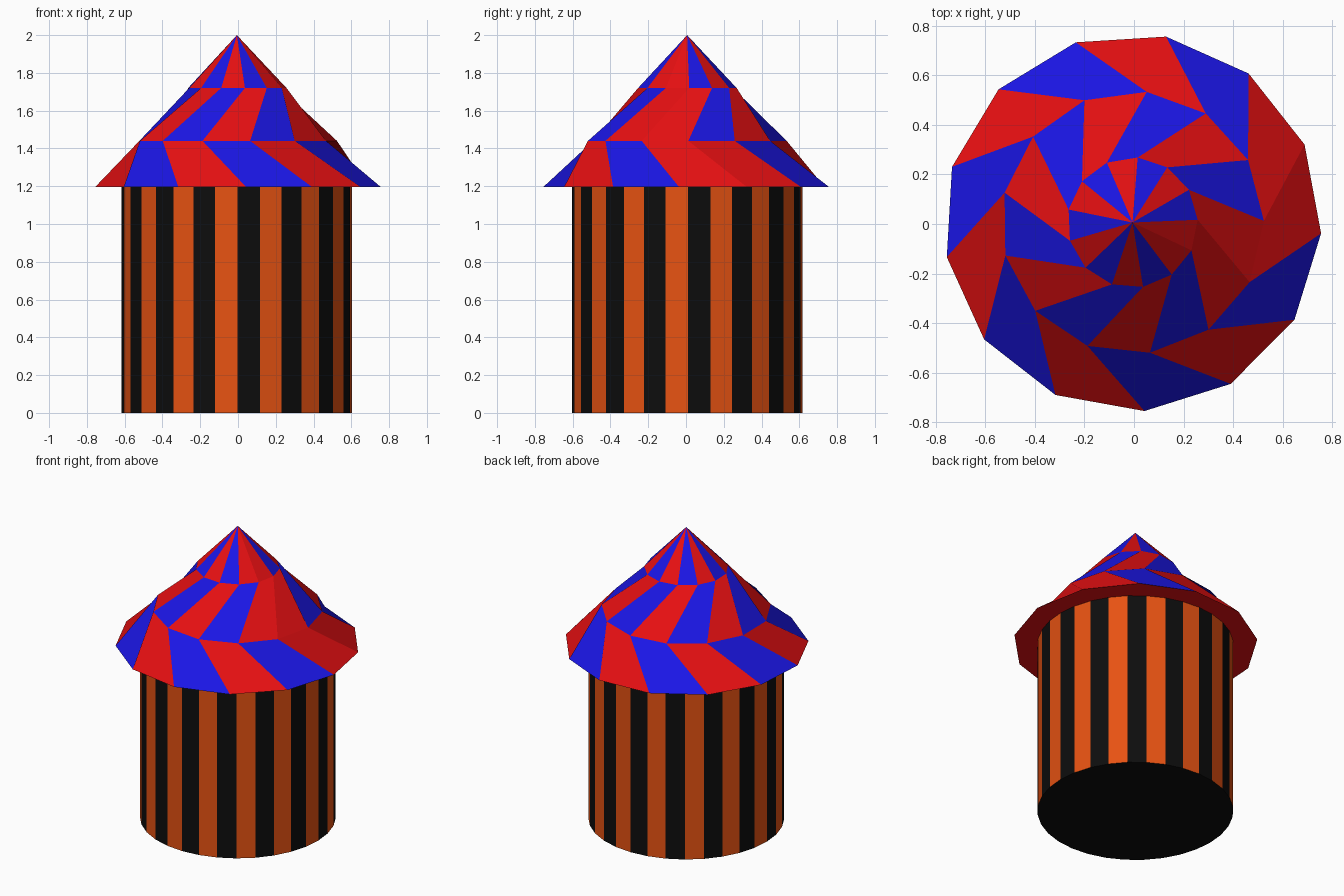
import bpy
from math import cos, sin, radians, tau

if "Cube" in bpy.data.objects:
    bpy.data.objects.remove(bpy.data.objects["Cube"])

CX, CY = -0.006, 0.006
EAVE_Z = 1.197


def material(name, rgb):
    mat = bpy.data.materials.new(name)
    mat.diffuse_color = (*rgb, 1)
    mat.use_nodes = True
    mat.node_tree.nodes["Principled BSDF"].inputs["Base Color"].default_value = mat.diffuse_color
    return mat


black = material("black", (0.004, 0.004, 0.004))
orange = material("orange", (0.8, 0.085, 0.006))
red = material("red", (0.8, 0.005, 0.006))
blue = material("blue", (0.011, 0.008, 0.8))


def ring(n, radius, z, start=0.0):
    return [(CX + radius * cos(radians(start) + tau * i / n),
             CY + radius * sin(radians(start) + tau * i / n), z) for i in range(n)]


def build(name, verts, faces, slots, mats):
    mesh = bpy.data.meshes.new(name)
    mesh.from_pydata(verts, [], faces)
    for mat in mats:
        mesh.materials.append(mat)
    for poly, slot in zip(mesh.polygons, slots):
        poly.material_index = slot
    mesh.update()
    obj = bpy.data.objects.new(name, mesh)
    bpy.context.collection.objects.link(obj)
    return obj


# Striped round wall: every other side is orange
N = 32
verts = ring(N, 0.61, 0, 0.4) + ring(N, 0.61, EAVE_Z, 0.4)
faces = [(i, (i + 1) % N, N + (i + 1) % N, N + i) for i in range(N)]
slots = [i % 2 for i in range(N)]
faces += [tuple(reversed(range(N))), tuple(range(N, 2 * N))]
slots += [0, 0]
build("striped_wall", verts, faces, slots, [black, orange])

# Twisted roof: three tiers of 13 panels, each tier leaning the other way
R = 13
verts = (ring(R, 0.762, EAVE_Z, -3.3) + ring(R, 0.53, 1.44, 0.7)
         + ring(R, 0.263, 1.72, 2.4) + [(CX, CY, 2.0)])
eave = lambda i: i % R
mid = lambda i: R + i % R
top = lambda i: 2 * R + i % R
apex = 3 * R

faces, slots = [], []
for i in range(R):
    faces.append((eave(i + 1), mid(i), mid(i - 1), eave(i)))
    slots.append(0 if i % 2 or i == 0 else 1)
    upper = 0 if i % 2 or i == R - 1 else 1
    faces.append((mid(i), mid(i + 1), top(i + 2), top(i + 1)))
    faces.append((top(i), top(i + 1), apex))
    slots += [upper, upper]

# Flat red underside of the roof
faces.append(tuple(reversed(range(R))))
slots.append(0)
build("twisted_roof", verts, faces, slots, [red, blue])
